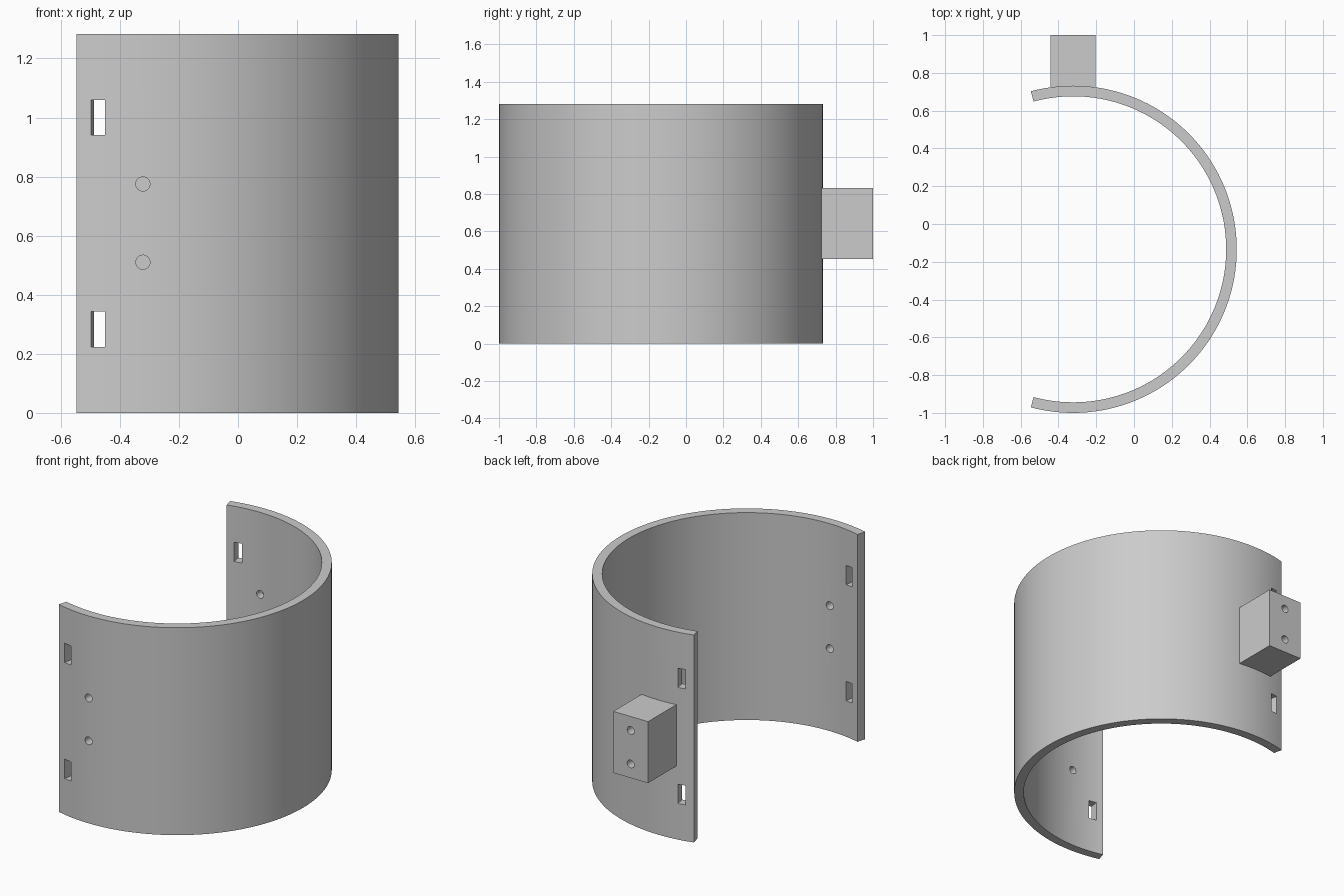
import bpy, bmesh
from math import sin, cos, radians
from mathutils import Matrix, Vector

if "Cube" in bpy.data.objects:
    bpy.data.objects.remove(bpy.data.objects["Cube"])

CX, CY = -0.322, -0.134          # axis of the curved shell
R_OUT, R_IN, HEIGHT = 0.866, 0.81, 1.282
HALF_ARC, STEPS = 105, 84

gray = bpy.data.materials.new("plain gray")
gray.use_nodes = True
COLOR = (0.6, 0.6, 0.6, 1)
gray.diffuse_color = COLOR
gray.node_tree.nodes["Principled BSDF"].inputs["Base Color"].default_value = COLOR


def make_object(name, bm):
    bmesh.ops.recalc_face_normals(bm, faces=bm.faces)
    mesh = bpy.data.meshes.new(name)
    bm.to_mesh(mesh)
    bm.free()
    mesh.materials.append(gray)
    obj = bpy.data.objects.new(name, mesh)
    bpy.context.collection.objects.link(obj)
    return obj


def add_box(bm, center, size, turn=0):
    m = (Matrix.Translation(center) @ Matrix.Rotation(radians(turn), 4, 'Z')
         @ Matrix.Diagonal((*size, 1)))
    bmesh.ops.create_cube(bm, size=1, matrix=m)


def add_bore(bm, z, y0, y1, radius=0.024):
    m = Matrix.Translation((CX, (y0 + y1) / 2, z)) @ Matrix.Rotation(radians(90), 4, 'X')
    bmesh.ops.create_cone(bm, cap_ends=True, segments=32, radius1=radius,
                          radius2=radius, depth=y1 - y0, matrix=m)


def cut(obj, bm):
    cutter = make_object(obj.name + "_cutter", bm)
    cutter.hide_render = True
    mod = obj.modifiers.new("cut", 'BOOLEAN')
    mod.operation, mod.solver, mod.object = 'DIFFERENCE', 'EXACT', cutter
    bpy.ops.object.select_all(action='DESELECT')
    bpy.context.view_layer.objects.active = obj
    obj.select_set(True)
    bpy.ops.object.modifier_apply(modifier=mod.name)
    bpy.data.objects.remove(cutter)
    bpy.ops.object.shade_smooth_by_angle(angle=radians(25))


# Curved shell: an arc-shaped section extruded upward
bm = bmesh.new()
angles = [radians(-HALF_ARC + 2 * HALF_ARC * i / STEPS) for i in range(STEPS + 1)]
rings = [[bm.verts.new((CX + r * cos(a), CY + r * sin(a), z))
          for r, z in ((R_OUT, 0), (R_OUT, HEIGHT), (R_IN, HEIGHT), (R_IN, 0))]
         for a in angles]
for a, b in zip(rings, rings[1:]):
    for k in range(4):
        bm.faces.new((a[k], b[k], b[(k + 1) % 4], a[(k + 1) % 4]))
bm.faces.new(rings[0])
bm.faces.new(rings[-1])
shell = make_object("curved_shell", bm)

# Strap slots near both ends, and screw holes through both sides
bm = bmesh.new()
r_mid = (R_OUT + R_IN) / 2
for side in (-1, 1):
    a = radians(100.1) * side
    for z in (0.283, 1.0):
        add_box(bm, Vector((CX + r_mid * cos(a), CY + r_mid * sin(a), z)),
                (0.2, 0.048, 0.119), 100.1 * side)
for z in (0.51, 0.775):
    add_bore(bm, z, -1.1, -0.8)
    add_bore(bm, z, 0.6, 0.8)
cut(shell, bm)

# Mounting block on the back with two blind screw holes
bm = bmesh.new()
add_box(bm, Vector((CX, 0.8625, 0.6425)), (0.238, 0.275, 0.38))
block = make_object("mounting_block", bm)
bm = bmesh.new()
for z in (0.539, 0.746):
    add_bore(bm, z, 0.85, 1.05)
cut(block, bm)
